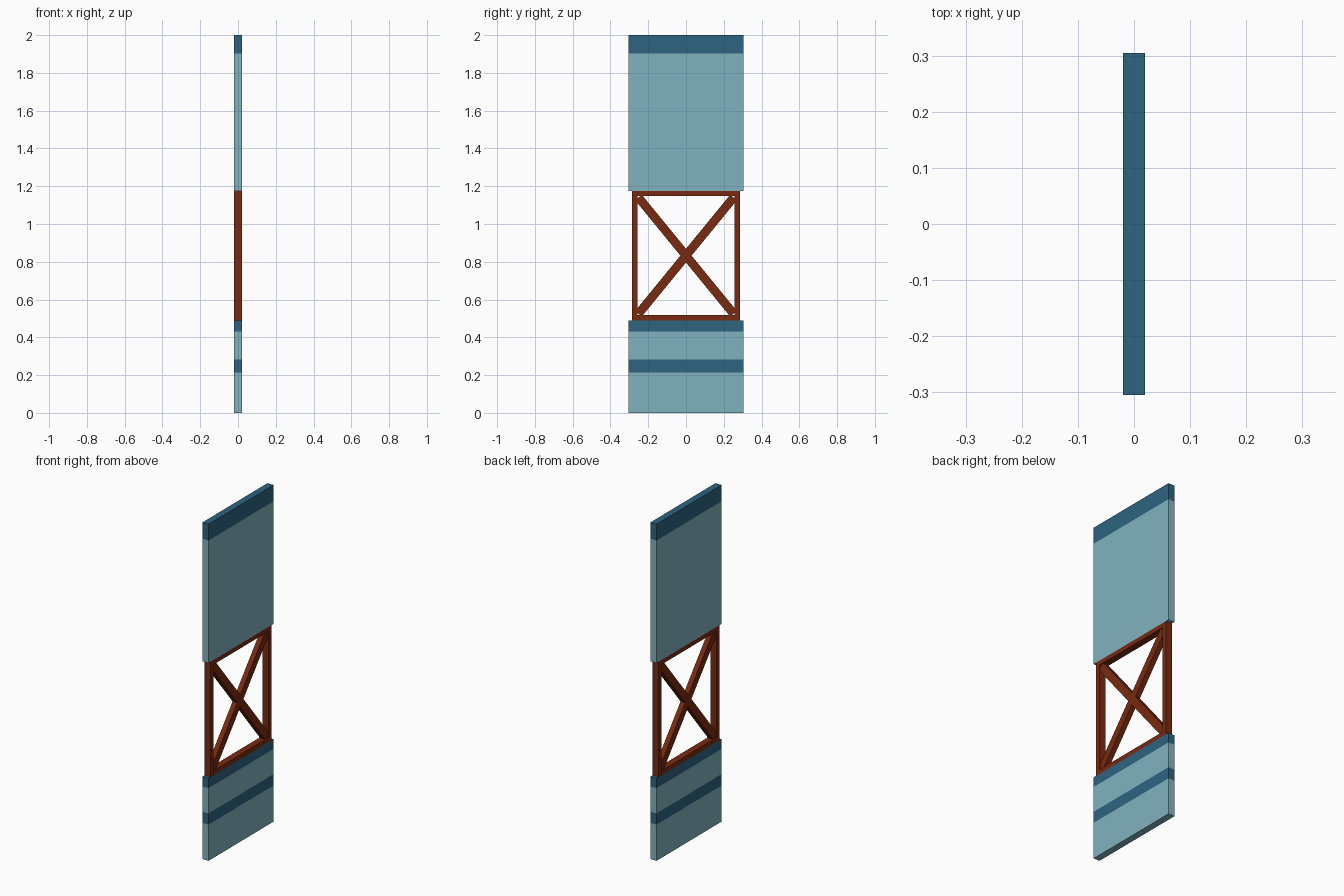
import bpy, math

if "Cube" in bpy.data.objects:
    bpy.data.objects.remove(bpy.data.objects["Cube"])

def mat(name, c):
    m = bpy.data.materials.new(name)
    m.diffuse_color = (*c, 1)
    m.use_nodes = True
    m.node_tree.nodes["Principled BSDF"].inputs["Base Color"].default_value = m.diffuse_color
    return m

PALE = mat("pale_blue", (0.22, 0.45, 0.53))
DARK = mat("dark_blue", (0.026, 0.127, 0.22))
RUST = mat("rust_brown", (0.19, 0.023, 0.005))

def box(name, y, z, sx, sy, sz, m, tilt=0):
    bpy.ops.mesh.primitive_cube_add(size=1, location=(0, y, z), rotation=(tilt, 0, 0))
    o = bpy.context.object
    o.name = name
    o.scale = (sx, sy, sz)
    o.data.materials.append(m)
    return o

# Solid panel bands, stacked from the floor up
for name, z0, z1, m in (("lower_panel", 0, 0.215, PALE),
                        ("lower_stripe", 0.215, 0.282, DARK),
                        ("middle_panel", 0.282, 0.432, PALE),
                        ("middle_stripe", 0.432, 0.49, DARK),
                        ("upper_panel", 1.175, 1.903, PALE),
                        ("top_stripe", 1.903, 2.0, DARK)):
    box(name, 0, (z0 + z1) / 2, 0.04, 0.61, z1 - z0, m)

# Open frame: posts and rails
Z0, Z1, HW, T = 0.49, 1.175, 0.285, 0.027
zc = (Z0 + Z1) / 2
for s, side in ((-1, "left"), (1, "right")):
    box(side + "_post", s * (HW - T / 2), zc, 0.04, T, Z1 - Z0, RUST)
for name, z in (("bottom_rail", Z0 + T / 2), ("top_rail", Z1 - T / 2)):
    box(name, 0, z, 0.04, 2 * (HW - T), T, RUST)

# Crossed braces
dy, dz = 2 * (HW - T), Z1 - Z0 - 2 * T
for s, name in ((1, "rising_brace"), (-1, "falling_brace")):
    box(name, 0, zc, 0.03, math.hypot(dy, dz) - 0.02, 0.046, RUST, s * math.atan2(dz, dy))
